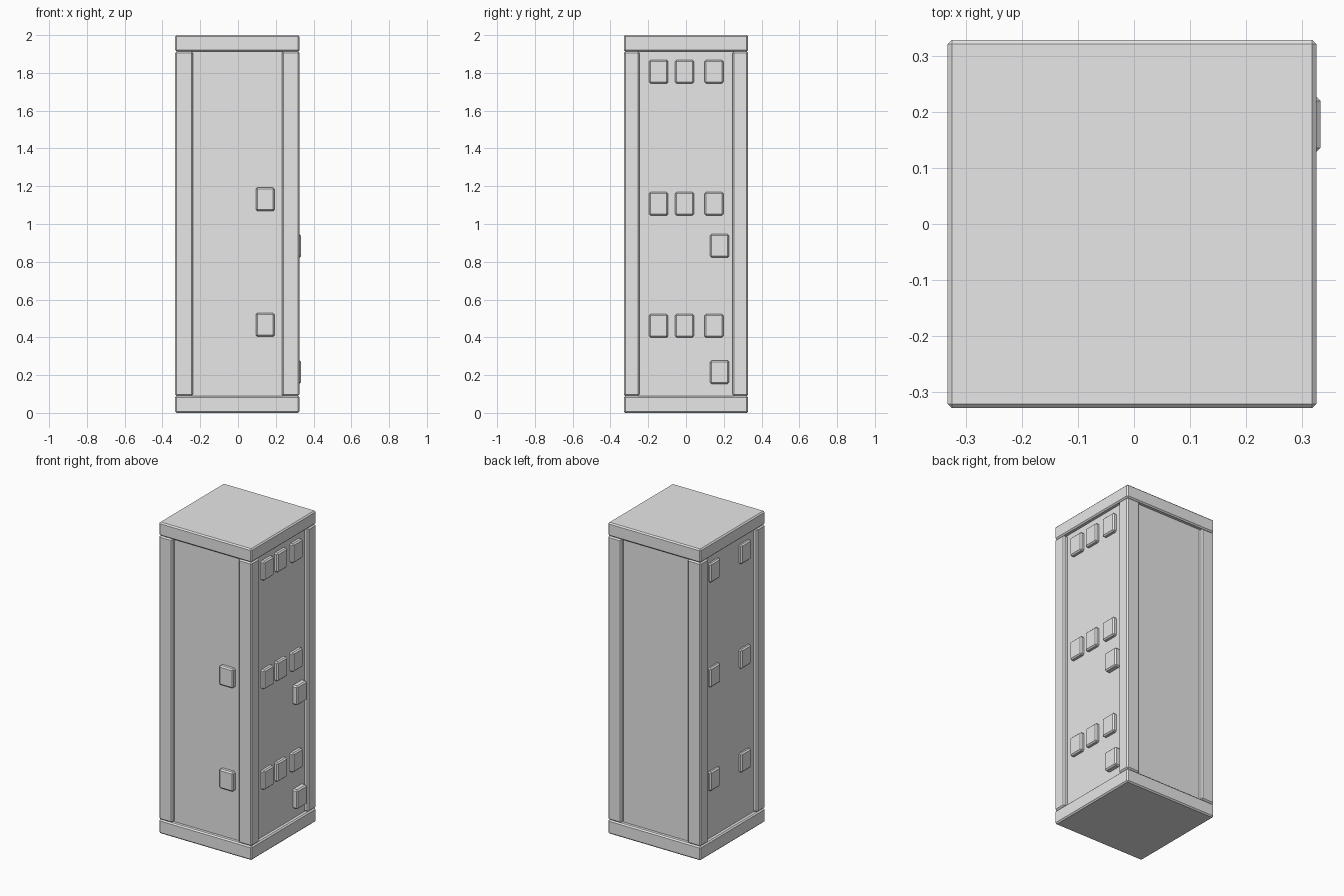
import bpy
import bmesh
from mathutils import Vector

default = bpy.data.objects.get("Cube")
if default:
    bpy.data.objects.remove(default, do_unlink=True)

grey = bpy.data.materials.new("plain_grey")
grey.use_nodes = True
COLOUR = (0.8, 0.8, 0.8, 1)
grey.diffuse_color = COLOUR
grey.node_tree.nodes["Principled BSDF"].inputs["Base Color"].default_value = COLOUR


def box(name, low, high, chamfer=0.0):
    """Box between two corners, with optional chamfered edges."""
    low, high = Vector(low), Vector(high)
    bm = bmesh.new()
    bmesh.ops.create_cube(bm, size=1)
    bmesh.ops.scale(bm, vec=high - low, verts=bm.verts)
    bmesh.ops.translate(bm, vec=(low + high) / 2, verts=bm.verts)
    mesh = bpy.data.meshes.new(name)
    bm.to_mesh(mesh)
    bm.free()
    mesh.materials.append(grey)
    obj = bpy.data.objects.new(name, mesh)
    bpy.context.collection.objects.link(obj)
    if chamfer:
        mod = obj.modifiers.new("chamfer", "BEVEL")
        mod.width = chamfer
        mod.segments = 1
    return obj


# Overall footprint and levels
LEFT, RIGHT, FRONT, BACK = -0.333, 0.326, -0.329, 0.329
BASE_TOP, CAP_BOTTOM, TOP = 0.09, 1.913, 2.0
RECESS = 0.026
POST_X, POST_Y = 0.094, 0.082
EDGE = 0.008

# Base and cap slabs
box("base_slab", (LEFT, FRONT, 0), (RIGHT, BACK, BASE_TOP), EDGE)
box("cap_slab", (LEFT, FRONT, CAP_BOTTOM), (RIGHT, BACK, TOP), EDGE)

# Recessed core between the posts
box("core", (LEFT + RECESS, FRONT + RECESS, BASE_TOP - 0.02),
    (RIGHT - RECESS, BACK - RECESS, CAP_BOTTOM + 0.02))

# Corner posts
for x_name, x in (("left", RIGHT - POST_X), ("right", LEFT)):
    for y_name, y in (("front", FRONT), ("back", BACK - POST_Y)):
        box(f"{y_name}_{x_name}_post", (x, y, BASE_TOP),
            (x + POST_X, y + POST_Y, CAP_BOTTOM), EDGE)

# Raised plates on the walls
HALF_W, HALF_H, SUNK = 0.05, 0.062, 0.02


def side_plate(name, y, z, inner, outer):
    xs = sorted((inner, outer))
    box(name, (xs[0], y - HALF_W, z - HALF_H), (xs[1], y + HALF_W, z + HALF_H), EDGE)


left_wall = RIGHT - RECESS - SUNK
right_wall = LEFT + RECESS + SUNK
for z in (1.806, 1.107, 0.461):
    for y in (-0.145, -0.008, 0.148):
        side_plate("left_wall_plate", y, z, left_wall, 0.324)
for z in (0.884, 0.216):
    side_plate("left_wall_low_plate", 0.178, z, left_wall, 0.333)
for z in (1.8, 1.127, 0.46):
    for y in (0.162, -0.15):
        side_plate("right_wall_plate", y, z, right_wall, -0.325)
for z in (1.13, 0.466):
    box("front_wall_plate", (0.144 - HALF_W, FRONT, z - HALF_H),
        (0.144 + HALF_W, FRONT + RECESS + SUNK, z + HALF_H), EDGE)
